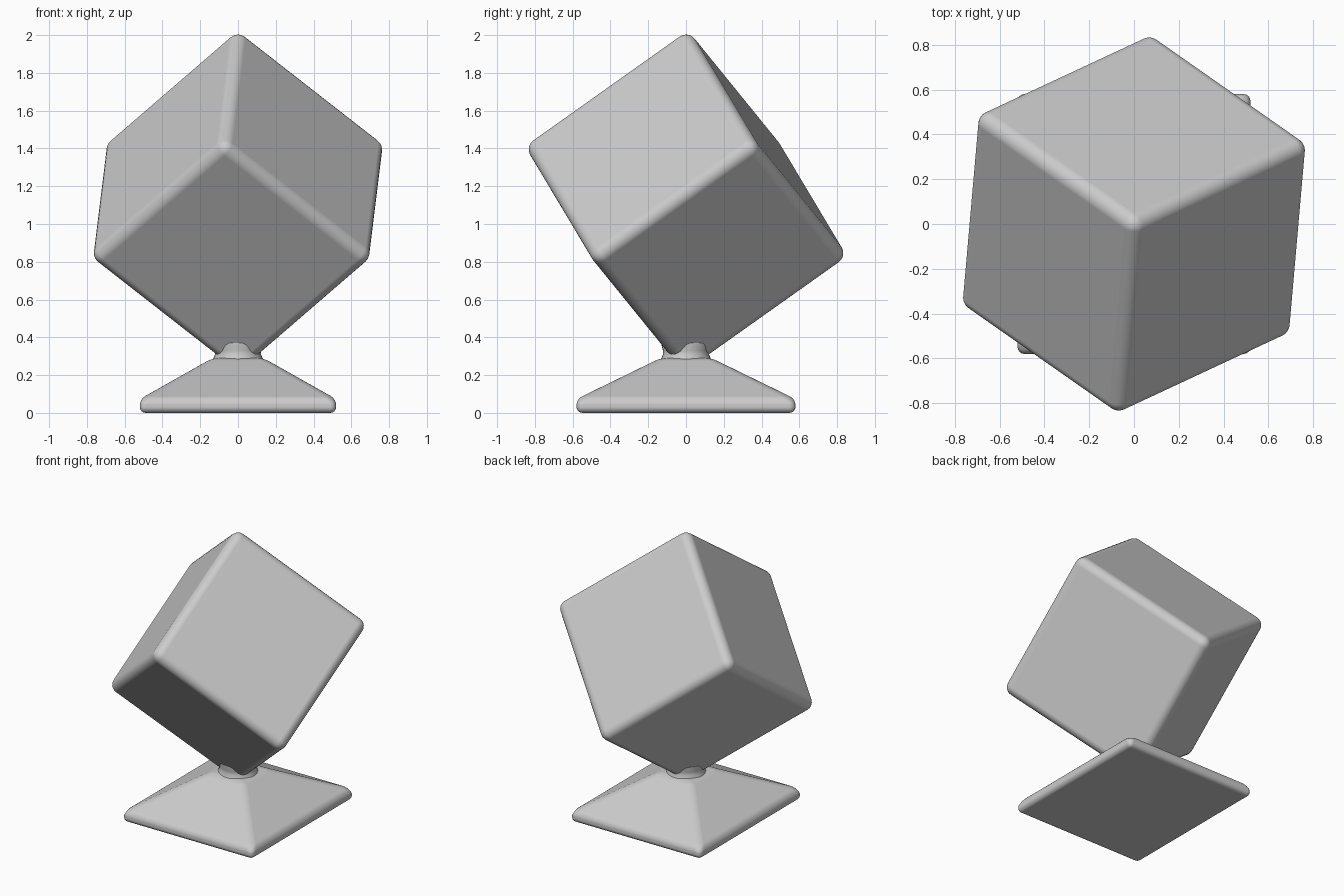
import bpy, bmesh
from math import sin, cos, radians, sqrt
from mathutils import Matrix, Vector

if "Cube" in bpy.data.objects:
    bpy.data.objects.remove(bpy.data.objects["Cube"])


def finish(obj, radius, segments=4):
    """Round the edges and shade the object smooth."""
    bev = obj.modifiers.new("rounded_edges", "BEVEL")
    bev.width = radius
    bev.segments = segments
    bev.limit_method = "ANGLE"
    bev.angle_limit = radians(20)
    bev.harden_normals = True
    for p in obj.data.polygons:
        p.use_smooth = True


def add_object(name, bm):
    bmesh.ops.recalc_face_normals(bm, faces=bm.faces)
    mesh = bpy.data.meshes.new(name)
    bm.to_mesh(mesh)
    bm.free()
    obj = bpy.data.objects.new(name, mesh)
    bpy.context.collection.objects.link(obj)
    return obj


def loft(rings):
    """Skin a stack of equal-length point rings and cap both ends."""
    bm = bmesh.new()
    vs = [[bm.verts.new(p) for p in ring] for ring in rings]
    n = len(vs[0])
    for a, b in zip(vs, vs[1:]):
        for i in range(n):
            bm.faces.new((a[i], a[(i + 1) % n], b[(i + 1) % n], b[i]))
    bm.faces.new(vs[0])
    bm.faces.new(vs[-1])
    return bm


def rect(hx, hy, z):
    return [(-hx, -hy, z), (hx, -hy, z), (hx, hy, z), (-hx, hy, z)]


def circle(r, z, n=32):
    return [(r * cos(radians(360 * i / n)), r * sin(radians(360 * i / n)), z)
            for i in range(n)]


# Cube balanced on one corner, its diagonal vertical
EDGE, CENTRE_Z = 1.07, 1.12
axes = [Vector((sqrt(2 / 3) * cos(radians(a)), sqrt(2 / 3) * sin(radians(a)), 1 / sqrt(3)))
        for a in (85, 205, 325)]
turn = Matrix(axes).transposed().to_4x4()
bm = bmesh.new()
bmesh.ops.create_cube(bm, size=EDGE)
bm.transform(Matrix.Translation((0, 0, CENTRE_Z)) @ turn)
finish(add_object("balanced_cube", bm), 0.06, 5)

# Low pyramid foot with a thin rounded rim
base = add_object("pyramid_base", loft([rect(0.52, 0.58, 0), rect(0.52, 0.58, 0.073),
                                        rect(0.135, 0.135, 0.29)]))
finish(base, 0.032)

# Short waisted neck joining foot and cube
neck = add_object("neck", loft([circle(r, z) for r, z in
                                [(0.14, 0.26), (0.13, 0.29), (0.122, 0.31),
                                 (0.122, 0.33), (0.13, 0.36), (0.13, 0.37)]]))
for p in neck.data.polygons:
    p.use_smooth = len(p.vertices) == 4
